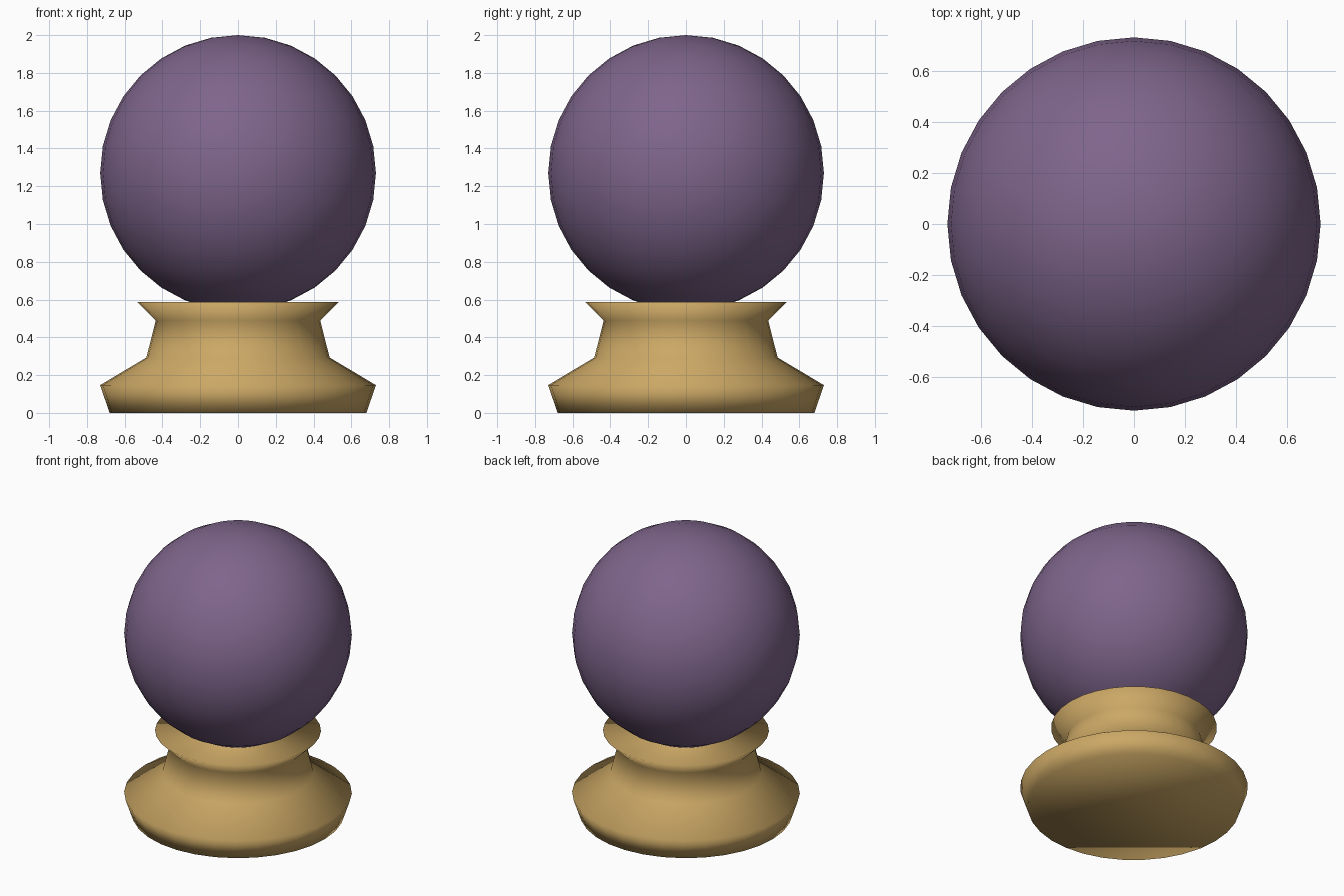
import bpy, bmesh
from math import cos, sin, tau

if "Cube" in bpy.data.objects:
    bpy.data.objects.remove(bpy.data.objects["Cube"])

SIDES = 32


def make_object(name, bm, color):
    for f in bm.faces:
        f.smooth = True
    bmesh.ops.recalc_face_normals(bm, faces=bm.faces)
    mesh = bpy.data.meshes.new(name)
    bm.to_mesh(mesh)
    bm.free()
    mat = bpy.data.materials.new(name + "_colour")
    mat.diffuse_color = (*color, 1)
    mat.use_nodes = True
    mat.node_tree.nodes["Principled BSDF"].inputs["Base Color"].default_value = mat.diffuse_color
    mesh.materials.append(mat)
    obj = bpy.data.objects.new(name, mesh)
    bpy.context.collection.objects.link(obj)
    return obj


# Turned stand: (radius, height) profile from the foot up to the flared rim
profile = [(0.68, 0), (0.73, 0.147), (0.485, 0.293), (0.435, 0.49), (0.532, 0.587)]
bm = bmesh.new()
rings = [[bm.verts.new((r * cos(tau * i / SIDES), r * sin(tau * i / SIDES), z))
          for i in range(SIDES)] for r, z in profile]
for low, high in zip(rings, rings[1:]):
    for i in range(SIDES):
        j = (i + 1) % SIDES
        bm.faces.new((low[i], low[j], high[j], high[i]))
bm.faces.new(rings[0][::-1])
bm.faces.new(rings[-1])
make_object("stand", bm, (0.60, 0.39, 0.13))

# Glass ball resting slightly sunk into the rim
bm = bmesh.new()
bmesh.ops.create_uvsphere(bm, u_segments=SIDES, v_segments=16, radius=0.73)
ball = make_object("ball", bm, (0.21, 0.13, 0.26))
ball.location.z = 1.27
